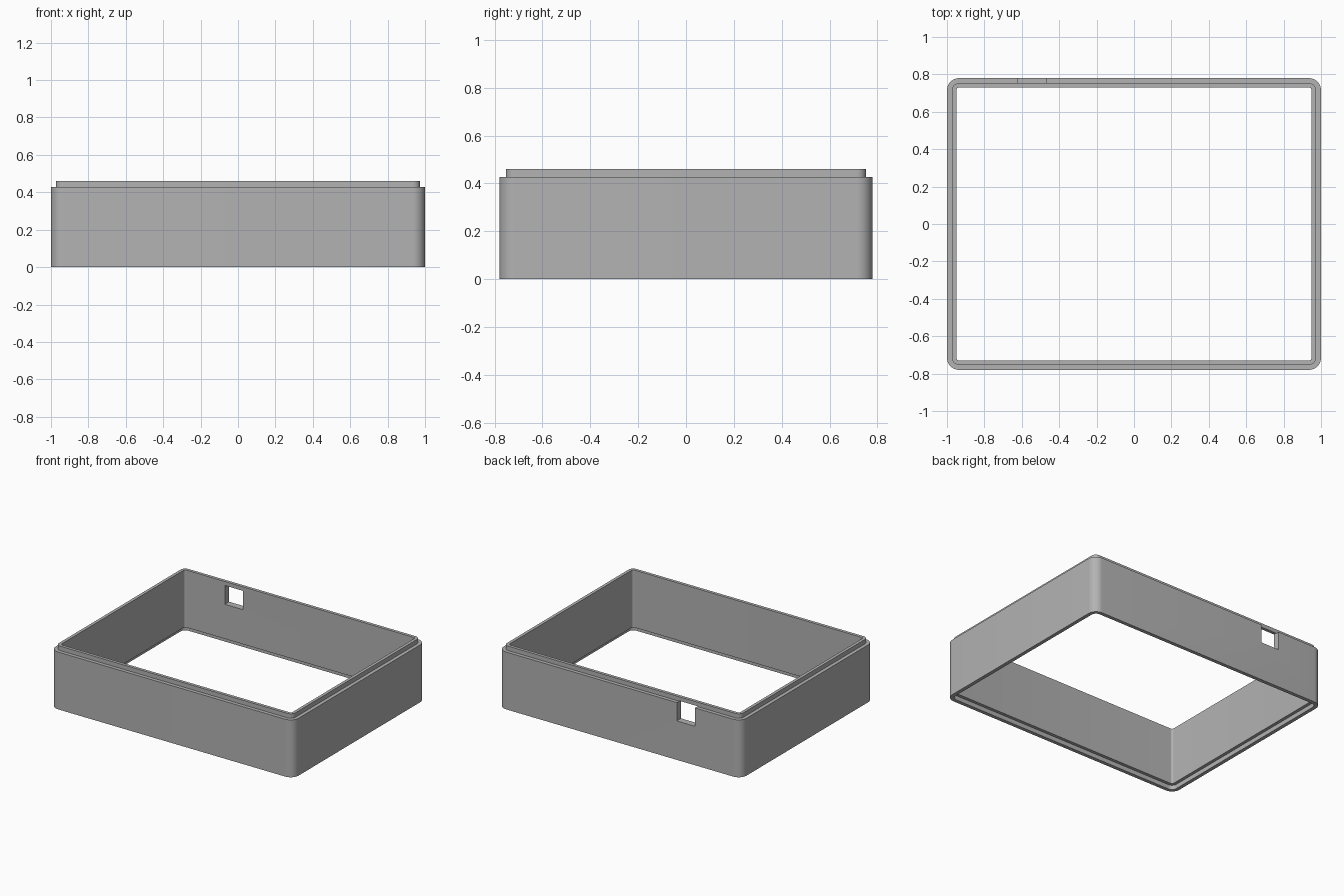
import bpy, bmesh, math

cube = bpy.data.objects.get("Cube")
if cube:
    bpy.data.objects.remove(cube, do_unlink=True)

HALF_X, HALF_Y, RADIUS = 1.0, 0.78, 0.065
HEIGHT, SHOULDER = 0.46, 0.427
WALL, STEP = 0.05, 0.027
CORNER_STEPS = 10

grey = bpy.data.materials.new("plain_grey")
grey.use_nodes = True
colour = (0.45, 0.45, 0.45, 1)
grey.diffuse_color = colour
grey.node_tree.nodes["Principled BSDF"].inputs["Base Color"].default_value = colour


def rounded_loop(bm, inset, z):
    """Ring of vertices around a rounded rectangle, moved inwards by inset."""
    r = RADIUS - inset
    verts = []
    for quarter, (sx, sy) in enumerate([(1, 1), (-1, 1), (-1, -1), (1, -1)]):
        for i in range(CORNER_STEPS + 1):
            a = math.radians(90) * (quarter + i / CORNER_STEPS)
            x = sx * (HALF_X - RADIUS) + r * math.cos(a)
            y = sy * (HALF_Y - RADIUS) + r * math.sin(a)
            verts.append(bm.verts.new((x, y, z)))
    return verts


# Wall cross-section: outer face, raised lip, inner face, matching rebate below
section = [
    (0, 0), (0, SHOULDER),
    (STEP, SHOULDER), (STEP, HEIGHT),
    (WALL, HEIGHT), (WALL, HEIGHT - SHOULDER),
    (STEP, HEIGHT - SHOULDER), (STEP, 0),
]
bm = bmesh.new()
rings = [rounded_loop(bm, inset, z) for inset, z in section]
for a, b in zip(rings, rings[1:] + rings[:1]):
    n = len(a)
    for i in range(n):
        j = (i + 1) % n
        bm.faces.new((a[i], a[j], b[j], b[i]))
bmesh.ops.recalc_face_normals(bm, faces=bm.faces)
mesh = bpy.data.meshes.new("enclosure_frame")
bm.to_mesh(mesh)
bm.free()
mesh.materials.append(grey)
frame = bpy.data.objects.new("enclosure_frame", mesh)
bpy.context.collection.objects.link(frame)

# Rectangular port through the back wall, just under the lip
bpy.ops.mesh.primitive_cube_add(size=1, location=(-0.545, HALF_Y - 0.03, 0.36))
cutter = bpy.context.object
cutter.name = "port_cutter"
cutter.scale = (0.15, 0.2, 0.14)
cutter.hide_render = True
cutter.data.materials.append(grey)
cut = frame.modifiers.new("port", 'BOOLEAN')
cut.operation = 'DIFFERENCE'
cut.solver = 'EXACT'
cut.object = cutter

bpy.ops.object.select_all(action='DESELECT')
frame.select_set(True)
bpy.context.view_layer.objects.active = frame
bpy.ops.object.modifier_apply(modifier=cut.name)
bpy.data.objects.remove(cutter, do_unlink=True)
bpy.ops.object.shade_smooth_by_angle(angle=math.radians(30))
